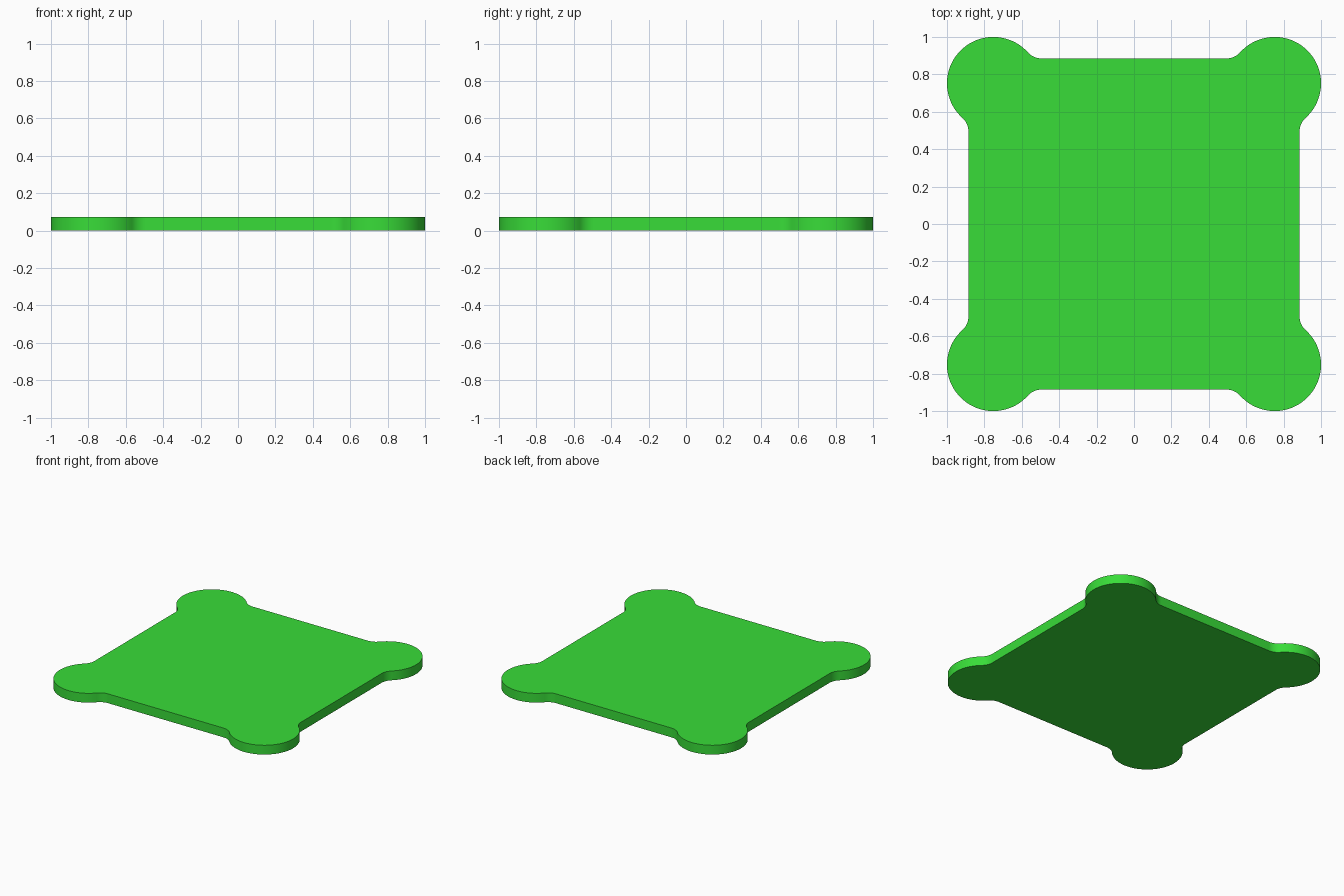
import bpy, bmesh
from math import radians, sin, cos, acos, degrees, sqrt
from mathutils import Matrix

if "Cube" in bpy.data.objects:
    bpy.data.objects.remove(bpy.data.objects["Cube"])

C, R = 0.752, 0.248      # corner lobe centre and radius
H, F = 0.885, 0.10       # plate half width and fillet radius
T = 0.072                # thickness


def arc(cx, cy, r, a0, a1, n):
    return [(cx + r * cos(radians(a0 + (a1 - a0) * i / n)),
             cy + r * sin(radians(a0 + (a1 - a0) * i / n))) for i in range(n + 1)]


# one corner: fillet, round lobe, fillet (counter-clockwise)
dy = H + F - C
f = C - sqrt((R + F) ** 2 - dy ** 2)
a = degrees(acos(dy / (R + F)))
corner = (arc(H + F, f, F, 180, 180 - a, 10)
          + arc(C, C, R, -a, 90 + a, 48)[1:]
          + arc(f, H + F, F, a - 90, -90, 10)[1:])

# repeat the corner four times to close the outline
outline = []
for k in range(4):
    rot = Matrix.Rotation(radians(90 * k), 2)
    for x, y in corner:
        outline.append((rot[0][0] * x + rot[0][1] * y, rot[1][0] * x + rot[1][1] * y))

# extrude the outline into the plate
bm = bmesh.new()
base = bm.faces.new([bm.verts.new((x, y, 0)) for x, y in outline])
new = bmesh.ops.extrude_face_region(bm, geom=[base], use_keep_orig=True)["geom"]
bmesh.ops.translate(bm, vec=(0, 0, T), verts=[v for v in new if isinstance(v, bmesh.types.BMVert)])
bmesh.ops.recalc_face_normals(bm, faces=bm.faces)
mesh = bpy.data.meshes.new("lobed_plate")
bm.to_mesh(mesh)
bm.free()
plate = bpy.data.objects.new("lobed_plate", mesh)
bpy.context.collection.objects.link(plate)

green = bpy.data.materials.new("green")
green.diffuse_color = (0.04, 0.72, 0.04, 1)
green.use_nodes = True
green.node_tree.nodes["Principled BSDF"].inputs["Base Color"].default_value = green.diffuse_color
mesh.materials.append(green)

bpy.context.view_layer.objects.active = plate
plate.select_set(True)
bpy.ops.object.shade_smooth_by_angle(angle=radians(30))
